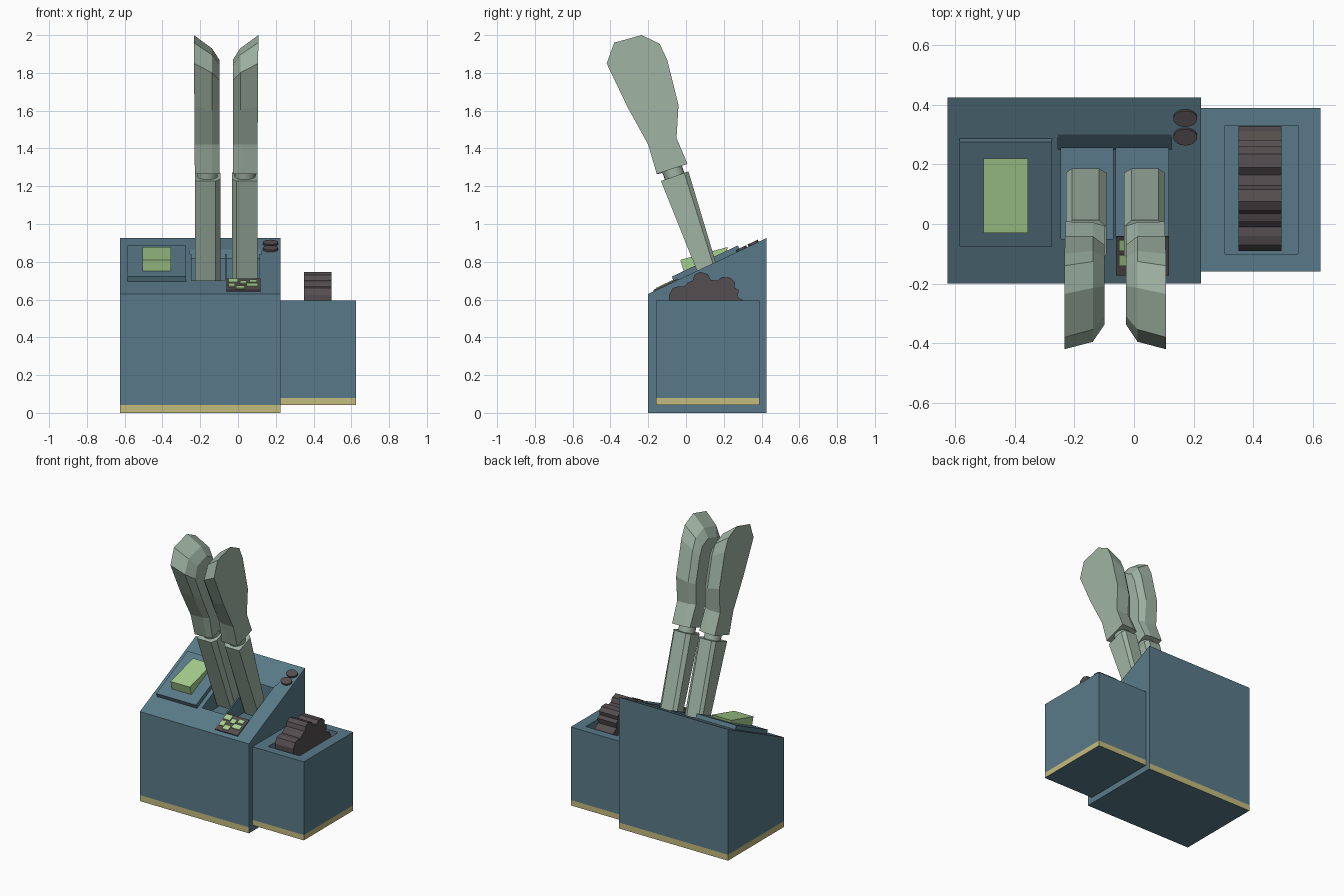
import bpy, bmesh, math
from mathutils import Vector, Matrix

if "Cube" in bpy.data.objects:
    bpy.data.objects.remove(bpy.data.objects["Cube"])


def material(name, rgb):
    m = bpy.data.materials.new(name)
    lin = [((c / 255 + 0.055) / 1.055) ** 2.4 for c in rgb]
    m.diffuse_color = (*lin, 1)
    m.use_nodes = True
    m.node_tree.nodes["Principled BSDF"].inputs["Base Color"].default_value = m.diffuse_color
    return m


BLUE = material("slate blue", (89, 122, 137))
SAGE = material("sage grey", (160, 180, 164))
GREEN = material("light green", (166, 208, 143))
YELLOW = material("straw yellow", (196, 187, 126))
DARK = material("dark grey", (84, 77, 79))


def finish(name, bm, *mats):
    bmesh.ops.recalc_face_normals(bm, faces=bm.faces)
    me = bpy.data.meshes.new(name)
    bm.to_mesh(me)
    bm.free()
    ob = bpy.data.objects.new(name, me)
    bpy.context.collection.objects.link(ob)
    for m in mats:
        me.materials.append(m)
    return ob


def loft(bm, rings):
    """Skin closed rings of points and cap both ends."""
    vs = [[bm.verts.new(p) for p in r] for r in rings]
    n = len(vs[0])
    for a, b in zip(vs, vs[1:]):
        for i in range(n):
            j = (i + 1) % n
            bm.faces.new((a[i], a[j], b[j], b[i]))
    bm.faces.new(vs[0])
    bm.faces.new(vs[-1])


def prism(name, profile, x0, x1, *mats):
    """Extrude a (y, z) profile along x."""
    bm = bmesh.new()
    loft(bm, [[(x, y, z) for y, z in profile] for x in (x0, x1)])
    return finish(name, bm, *mats)


def rect(y0, y1, z0, z1):
    return [(y0, z0), (y1, z0), (y1, z1), (y0, z1)]


def cut(ob, cutter):
    mod = ob.modifiers.new("cut", 'BOOLEAN')
    mod.operation = 'DIFFERENCE'
    mod.solver = 'EXACT'
    mod.object = cutter
    bpy.context.view_layer.objects.active = ob
    bpy.ops.object.modifier_apply(modifier=mod.name)
    bpy.data.objects.remove(cutter)


def stripe(ob, z, skip_x):
    """Paint a band below z on the side walls, except the wall facing skip_x."""
    bm = bmesh.new()
    bm.from_mesh(ob.data)
    bmesh.ops.bisect_plane(bm, geom=bm.verts[:] + bm.edges[:] + bm.faces[:],
                           plane_co=(0, 0, z), plane_no=(0, 0, 1))
    for f in bm.faces:
        if (f.calc_center_median().z < z and abs(f.normal.z) < 0.5
                and f.normal.x * skip_x < 0.5):
            f.material_index = 1
    bm.to_mesh(ob.data)
    bm.free()


def surf(y, h=0.0):
    """Height of the sloped console top at y."""
    return 0.63 + 0.472 * (y + 0.2) + h


def slab(name, x0, x1, y0, y1, h, mat):
    """Plate lying on the sloped top."""
    s = 0.42 * h
    prof = [(y0, surf(y0, -0.01)), (y1, surf(y1, -0.01)),
            (y1 - s, surf(y1) + 0.7 * h), (y0 - s, surf(y0) + 0.7 * h)]
    return prism(name, prof, x0, x1, mat)


# Main console with sloped top
console = prism("console", [(-0.2, 0), (0.425, 0), (0.425, 0.925), (-0.2, 0.63)],
                -0.625, 0.225, BLUE, YELLOW)
stripe(console, 0.042, 1)
for x0, x1 in ((-0.245, -0.07), (-0.06, 0.115)):
    cut(console, prism("slot_cutter", [(-0.05, 0.64), (0.255, 0.64),
                                       (0.255, 1.0), (-0.05, 1.0)], x0, x1))
cut(console, prism("bevel_cutter", [(0.30, surf(0.30)), (0.25, surf(0.25, -0.03)),
                                    (0.25, 1.0), (0.30, 1.0)], -0.255, 0.125))

# Side box with wheel recess
side = prism("side_box", rect(-0.16, 0.39, 0.042, 0.595), 0.225, 0.625, BLUE, YELLOW)
stripe(side, 0.08, -1)
cut(side, prism("recess_cutter", rect(-0.10, 0.33, 0.5, 0.8), 0.305, 0.55))

# Ridged thumb wheel
prism("trim_wheel", [(-0.085, 0.5), (-0.09, 0.625), (-0.07, 0.66), (-0.04, 0.67),
                     (-0.01, 0.668), (0.01, 0.69), (0.035, 0.70), (0.045, 0.73),
                     (0.075, 0.747), (0.115, 0.735), (0.13, 0.705), (0.165, 0.70),
                     (0.19, 0.72), (0.235, 0.715), (0.26, 0.69), (0.255, 0.665),
                     (0.28, 0.65), (0.272, 0.615), (0.31, 0.59), (0.328, 0.56),
                     (0.325, 0.5)], 0.35, 0.495, DARK)

# Raised plate and wedge push button
slab("button_plate", -0.585, -0.275, -0.06, 0.29, 0.036, BLUE)
prism("push_button", [(-0.01, 0.74), (0.215, 0.845), (0.22, 0.878), (-0.03, 0.81)],
      -0.505, -0.355, GREEN)

# Dark display with green blocks
slab("display", -0.06, 0.118, -0.17, -0.04, 0.008, DARK)
for i, (x0, x1, y0, y1) in enumerate([
        (-0.05, 0.00, -0.085, -0.05), (0.01, 0.045, -0.10, -0.07),
        (-0.05, -0.015, -0.135, -0.10), (-0.01, 0.035, -0.155, -0.125),
        (0.045, 0.105, -0.13, -0.10), (0.06, 0.10, -0.085, -0.06)]):
    slab(f"display_block_{i + 1}", x0, x1, y0, y1, 0.014, GREEN)

# Two oval knobs
tilt = Matrix.Rotation(math.atan(0.472), 4, 'X')
for i, y in enumerate((0.295, 0.357)):
    bm = bmesh.new()
    bmesh.ops.create_cone(bm, cap_ends=True, segments=24, radius1=0.04, radius2=0.04,
                          depth=0.02)
    bm.transform(Matrix.Translation((0.172, y, surf(y, 0.002))) @ tilt
                 @ Matrix.Diagonal((1, 0.75, 1, 1)))
    finish(f"knob_{i + 1}", bm, DARK)

# Levers, mirrored about the slot divider
MID = -0.063
GRIP = [(-0.155, 1.265), (0.008, 1.318), (-0.05, 1.455), (-0.04, 1.63), (-0.10, 1.87),
        (-0.14, 1.955), (-0.235, 2.0), (-0.38, 1.96), (-0.42, 1.85), (-0.31, 1.62),
        (-0.20, 1.42)]
AXIS = Vector((0, -0.33, 0.944))
SIDE = Vector((0, 0.944, 0.33))


def inset(p, k, top):
    """Narrow the grip outline about the lever axis and pull its top down."""
    y, z = p
    t = max(0.0, (z - 1.5) / 0.5)
    yc = -0.07 - 0.30 * (z - 1.27)
    w = k if z > 1.4 else 0.5 + 0.5 * k
    return yc + (y - yc) * w + 0.33 * top * t, z - top * t


for s, tag in ((-1, "left"), (1, "right")):
    # chamfered shaft, widening upward
    bm = bmesh.new()
    rings = []
    for c, hw in ((Vector((0, 0.139, 0.685)), 0.05), (Vector((0, -0.06, 1.253)), 0.077)):
        ring = []
        for d, v in ((0.165, -1), (0.165, 0.7), (0.145, 1), (0.055, 1), (0.03, 0.7),
                     (0.03, -0.6), (0.055, -1)):
            ring.append(c + SIDE * (v * hw) + Vector((MID + s * d, 0, 0)))
        rings.append(ring)
    loft(bm, rings)
    finish(f"{tag}_lever_shaft", bm, SAGE)

    # round neck joint
    bm = bmesh.new()
    bmesh.ops.create_cone(bm, cap_ends=True, segments=20, radius1=0.055, radius2=0.055,
                          depth=0.12)
    rot = Vector((0, 0, 1)).rotation_difference(AXIS).to_matrix().to_4x4()
    bm.transform(Matrix.Translation((MID + s * 0.1, -0.067, 1.272)) @ rot)
    neck = finish(f"{tag}_lever_neck", bm, SAGE)
    neck.data.shade_smooth()
    neck.data.set_sharp_from_angle(angle=math.radians(40))

    # grip: flat outside, rounded off toward the inside
    bm = bmesh.new()
    rings = []
    for d, k, top in ((0.168, 1.0, 0.0), (0.075, 0.95, 0.07), (0.036, 0.7, 0.13)):
        rings.append([(MID + s * (d + (0.007 * (z - 1.6) if d > 0.1 else 0)),
                       *inset((y, z), k, top)) for y, z in GRIP])
    loft(bm, rings)
    finish(f"{tag}_lever_grip", bm, SAGE)
